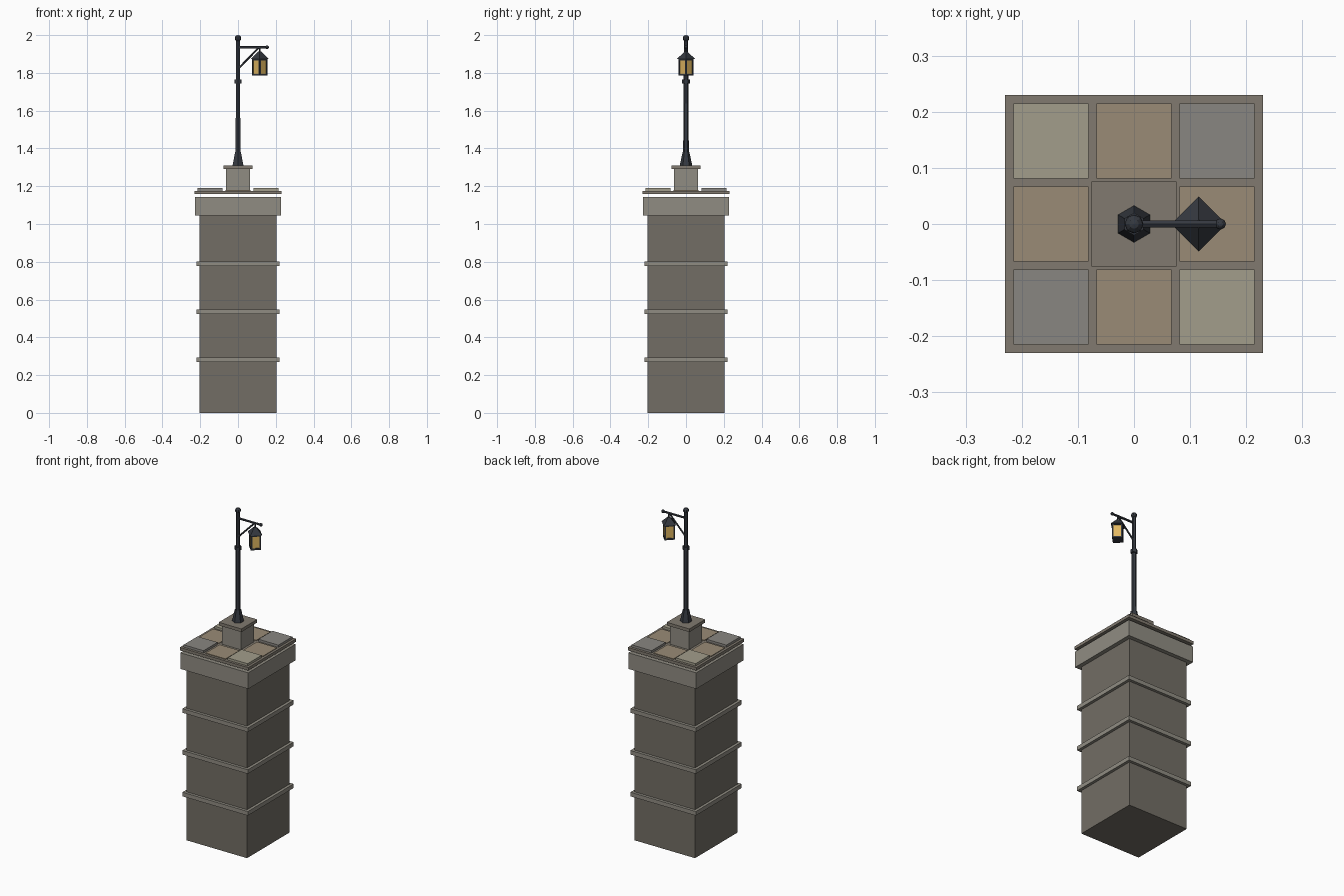
import bpy, math
from mathutils import Vector

if "Cube" in bpy.data.objects:
    bpy.data.objects.remove(bpy.data.objects["Cube"])


def mat(name, r, g, b):
    m = bpy.data.materials.new(name)
    m.diffuse_color = (r, g, b, 1)
    m.use_nodes = True
    m.node_tree.nodes["Principled BSDF"].inputs["Base Color"].default_value = m.diffuse_color
    return m


STONE = mat("dark_stone", 0.17, 0.155, 0.13)
TRIM = mat("trim_stone", 0.28, 0.265, 0.225)
SLAB = mat("slab_stone", 0.22, 0.195, 0.16)
IRON = mat("iron", 0.035, 0.04, 0.05)
GLASS = mat("amber_glass", 0.75, 0.48, 0.12)
TILE_TAN = mat("tile_tan", 0.32, 0.26, 0.18)
TILE_GREY = mat("tile_grey", 0.25, 0.24, 0.22)
TILE_PALE = mat("tile_pale", 0.36, 0.34, 0.26)


def finish(name, m):
    o = bpy.context.object
    o.name = name
    o.data.materials.append(m)
    return o


def box(name, half, z0, z1, m, x=0, y=0):
    bpy.ops.mesh.primitive_cube_add(size=1, location=(x, y, (z0 + z1) / 2))
    o = finish(name, m)
    o.scale = (2 * half, 2 * half, z1 - z0)
    return o


def cone(name, r0, r1, z0, z1, m, sides=6, x=0, y=0):
    bpy.ops.mesh.primitive_cone_add(vertices=sides, radius1=r0, radius2=r1,
                                    depth=z1 - z0, location=(x, y, (z0 + z1) / 2))
    return finish(name, m)


def rod(name, a, b, r, m, sides=6):
    a, b = Vector(a), Vector(b)
    bpy.ops.mesh.primitive_cylinder_add(vertices=sides, radius=r, depth=(b - a).length,
                                        location=(a + b) / 2)
    o = finish(name, m)
    o.rotation_euler = (b - a).to_track_quat('Z', 'Y').to_euler()
    return o


def ball(name, r, loc, m):
    bpy.ops.mesh.primitive_uv_sphere_add(segments=8, ring_count=6, radius=r, location=loc)
    return finish(name, m)


# Stone column, bands and cap
box("column", 0.203, 0, 1.05, STONE)
for i, z in enumerate((0.282, 0.536, 0.79)):
    box(f"band_{i}", 0.22, z - 0.0125, z + 0.0125, TRIM)
box("column_cap", 0.228, 1.045, 1.143, TRIM)

# Separate paved slab above the cap; middle-edge tiles sit lower
box("paving_slab", 0.23, 1.158, 1.176, SLAB)
for i in (-1, 0, 1):
    for j in (-1, 0, 1):
        if i == 0 and j == 0:
            continue
        m = TILE_TAN if i * j == 0 else (TILE_GREY if i * j > 0 else TILE_PALE)
        top = 1.18 if i * j == 0 else 1.19
        box(f"tile_{i + 1}_{j + 1}", 0.067, 1.17, top, m, i * 0.148, j * 0.148)

# Lamp pedestal
box("pedestal", 0.063, 1.17, 1.295, TRIM)
box("pedestal_cap", 0.076, 1.292, 1.311, SLAB)

# Lamp post
cone("post_base", 0.033, 0.018, 1.31, 1.38, IRON)
cone("post", 0.015, 0.011, 1.375, 1.972, IRON)
cone("post_ring", 0.02, 0.02, 1.745, 1.766, IRON)
ball("finial", 0.017, (0, 0, 1.983), IRON)

# Bracket
rod("arm", (0, 0, 1.936), (0.152, 0, 1.936), 0.007, IRON)
ball("arm_tip", 0.01, (0.154, 0, 1.936), IRON)
rod("brace", (0.004, 0, 1.825), (0.108, 0, 1.931), 0.005, IRON)

# Hanging lantern, corners on the axes
LX = 0.115
rod("hanger", (LX, 0, 1.9), (LX, 0, 1.936), 0.004, IRON)
cone("lantern_roof", 0.049, 0.008, 1.873, 1.912, IRON, 4, LX)
cone("lantern_rim", 0.041, 0.041, 1.866, 1.876, IRON, 4, LX)
cone("lantern_glass", 0.036, 0.036, 1.792, 1.868, GLASS, 4, LX)
cone("lantern_floor", 0.041, 0.041, 1.785, 1.795, IRON, 4, LX)
for k in range(4):
    a = k * math.pi / 2
    cone(f"lantern_bar_{k}", 0.006, 0.006, 1.788, 1.872, IRON, 4,
         LX + 0.035 * math.cos(a), 0.035 * math.sin(a))
